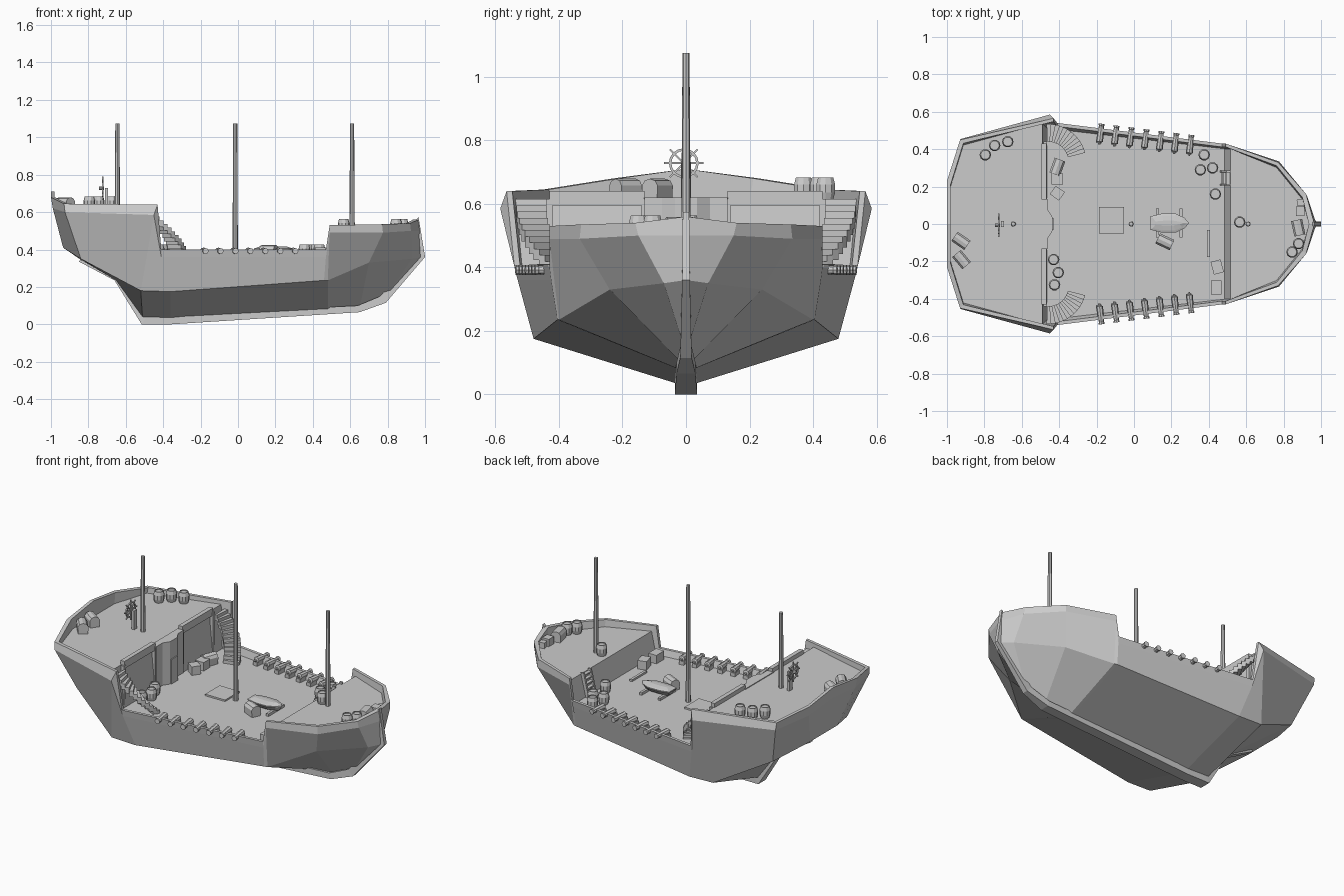
import bpy, bmesh, math
from mathutils import Matrix, Vector

if "Cube" in bpy.data.objects:
    bpy.data.objects.remove(bpy.data.objects["Cube"])

QD, MD, FD = 0.615, 0.36, 0.495   # quarter, main and fore deck heights


def make(name, verts, faces, mat=None, mirror=False):
    bm = bmesh.new()
    vs = [bm.verts.new(v) for v in verts]
    for f in faces:
        bm.faces.new([vs[i] for i in f])
    bmesh.ops.remove_doubles(bm, verts=bm.verts, dist=1e-5)
    bmesh.ops.recalc_face_normals(bm, faces=bm.faces)
    if mat:
        bm.transform(mat)
    me = bpy.data.meshes.new(name)
    bm.to_mesh(me)
    bm.free()
    ob = bpy.data.objects.new(name, me)
    bpy.context.collection.objects.link(ob)
    if mirror:
        m = ob.modifiers.new("mirror", 'MIRROR')
        m.use_axis = (False, True, False)
        m.merge_threshold = 1e-4
    return ob


def loft(name, rings, mat=None, mirror=False):
    """Closed rings of equal size, capped at both ends."""
    n = len(rings[0])
    verts = [v for r in rings for v in r]
    faces = [(k*n+i, k*n+(i+1) % n, (k+1)*n+(i+1) % n, (k+1)*n+i)
             for k in range(len(rings)-1) for i in range(n)]
    faces += [tuple(range(n)), tuple(range((len(rings)-1)*n, len(rings)*n))]
    return make(name, verts, faces, mat, mirror)


def prism(name, poly, z0, z1, mat=None, mirror=False):
    return loft(name, [[(x, y, z) for x, y in poly] for z in (z0, z1)], mat, mirror)


def lathe(name, profile, n, mat=None, mirror=False):
    return loft(name, [[(r*math.cos(2*math.pi*i/n), r*math.sin(2*math.pi*i/n), z)
                        for i in range(n)] for r, z in profile], mat, mirror)


def place(x, y, z, deg=0):
    return Matrix.Translation((x, y, z)) @ Matrix.Rotation(math.radians(deg), 4, 'Z')


def box(name, x, y, z, sx, sy, sz, deg=0, mirror=False):
    a, b = sx/2, sy/2
    return prism(name, [(-a, -b), (a, -b), (a, b), (-a, b)], 0, sz, place(x, y, z, deg), mirror)


# hull: half-breadth rows from stern to bow, mirrored across y
top = [(-1, 0, .71), (-1, .23, .68), (-.93, .45, .645), (-.43, .565, .64), (-.41, .54, .4),
       (.47, .43, .4), (.49, .43, .53), (.77, .33, .535), (.92, .16, .54), (.965, 0, .56)]
wale = [(-.99, 0, .64), (-.99, .225, .62), (-.925, .455, .6), (-.45, .585, .585), (-.41, .53, .36),
        (.47, .425, .36), (.49, .43, .49), (.775, .335, .49), (.925, .15, .5), (.975, 0, .5)]
chine = [(-.935, 0, .41), (-.935, .13, .41), (-.84, .36, .35), (-.52, .48, .18), (-.36, .48, .175),
         (.46, .405, .235), (.48, .4, .235), (.7, .24, .33), (.93, .07, .35), (.985, 0, .36)]
keel = [(-.84, 0, .345), (-.84, 0, .345), (-.66, 0, .24), (-.51, 0, .03), (-.36, 0, .025),
        (.46, 0, .07), (.48, 0, .07), (.65, 0, .085), (.78, 0, .13), (.985, 0, .36)]
dx = [.02, .02, .018, 0, 0, 0, 0, -.008, -.02, -.03]
deck_z = [QD]*4 + [MD]*2 + [FD]*4
deck_x = {3: -.49, 4: -.465, 5: .485, 6: .515}
inner = [(x+d, max(0, y-.018), z) for (x, y, z), d in zip(top, dx)]
deck = [(deck_x.get(i, p[0]), max(0, p[1]-.01), deck_z[i]) for i, p in enumerate(inner)]
centre = [(p[0], 0, p[2]) for p in deck]
rows = [keel, chine, wale, top, inner, deck, centre]
N = len(top)
make("hull", [v for r in rows for v in r],
     [(k*N+i, k*N+i+1, (k+1)*N+i+1, (k+1)*N+i) for k in range(len(rows)-1) for i in range(N-1)],
     mirror=True)

# keel and stem post: outer x,z / inner x,z / half width
spine = [(-.85, .335, -.83, .37, .015), (-.66, .235, -.62, .27, .025), (-.515, 0, -.48, .05, .035),
         (-.36, 0, -.36, .05, .035), (.65, .065, .64, .1, .03), (.79, .115, .76, .15, .018),
         (1, .36, .96, .38, .012), (.965, .575, .94, .54, .01)]
loft("keel", [[(a, -w, b), (a, w, b), (c, w, d), (c, -w, d)] for a, b, c, d, w in spine])

# cabin front: central bay and rails along the quarterdeck edge
bay = [(-.5, .14), (-.46, .13), (-.46, .075), (-.435, .035)]
prism("cabin_bay", bay + [(x, -y) for x, y in reversed(bay)], MD, QD+.005)
box("cabin_door", -.435, 0, MD, .012, .06, .15)
box("quarterdeck_rail", -.482, .28, QD-.02, .026, .3, .045, mirror=True)
for y in (.13, .43):
    box("cabin_post", -.475, y, MD, .02, .02, QD-MD, mirror=True)

# curved stairs, both sides
steps, a0, a1 = 12, math.radians(92), math.radians(15)
for i in range(steps):
    p, q = (a0+(a1-a0)*t/steps for t in (i, i+1.1))
    z = QD - (i+1)*(QD-MD)/(steps+1)
    prism("stair_step", [(-.46+r*math.cos(t), .33+r*math.sin(t))
                         for r, t in ((.11, p), (.205, p), (.205, q), (.11, q))],
          z-.035, z, mirror=True)

# ladder to the foredeck
for y in (.21, .28):
    loft("ladder_side", [[(x, y-.005, z), (x+.02, y-.005, z), (x+.02, y+.005, z), (x, y+.005, z)]
                         for x, z in ((.46, MD), (.495, FD+.01))])
for i in range(5):
    box("ladder_rung", .475+.007*i, .245, MD+.02+.026*i, .02, .07, .008)

# masts
for x, z in ((-.645, QD), (-.015, MD), (.61, FD)):
    lathe("mast", [(.0145, z), (.011, 1.075)], 8, place(x, 0, 0))

# cannons on carriages
for i in range(7):
    x = -.185 + .08*i
    g = .512 - .125*(x+.185)
    m = place(x, g-.075, .392, -7) @ Matrix.Rotation(-math.pi/2, 4, 'X')
    lathe("cannon", [(.006, -.012), (.008, 0), (.019, .004), (.017, .05), (.013, .088),
                     (.016, .092), (.016, .1)], 8, m, True)
    box("cannon_carriage", x, g-.055, MD, .03, .05, .022, -7, True)

# steering wheel and stand
box("wheel_stand", -.703, 0, QD, .018, .03, .115)
wm = Matrix.Translation((-.723, -.007, .728)) @ Matrix.Rotation(math.pi/2, 4, 'Y')
ring = [(.039, -.004), (.047, -.004), (.047, .004), (.039, .004)]
pts = [(r*math.cos(math.pi*i/8), r*math.sin(math.pi*i/8), z) for i in range(16) for r, z in ring]
make("wheel_rim", pts, [(4*i+j, 4*i+(j+1) % 4, 4*((i+1) % 16)+(j+1) % 4, 4*((i+1) % 16)+j)
                        for i in range(16) for j in range(4)], wm)
for i in range(4):
    prism("wheel_spoke", [(-.062, -.003), (.062, -.003), (.062, .003), (-.062, .003)], -.003, .003,
          wm @ Matrix.Rotation(math.pi*i/4, 4, 'Z'))
lathe("wheel_hub", [(.01, -.02), (.01, .006)], 8, wm)

# hatch and loose plank
box("hatch", -.12, .02, MD-.005, .135, .14, .015)
box("plank", .397, -.105, MD, .016, .145, .012)

# ship's boat on chocks
half = [(-.1, .035), (-.04, .05), (.04, .05), (.085, .028)]
outline = half + [(.11, 0)] + [(x, -y) for x, y in reversed(half)]
loft("small_boat", [[(x*s, y*t, z) for x, y in outline] for s, t, z in
                    ((.8, .5, .012), (1, 1, .04), (1, 1, .046), (.85, .8, .05), (.7, .25, .056))],
     place(.185, 0.005, MD))
for x in (.125, .25):
    box("boat_chock", x, .005, MD, .016, .155, .016)

# barrels
barrel = [(.025, 0), (.031, .02), (.031, .046), (.025, .068), (.022, .068), (.022, .062)]
for z, spots in ((MD, [(.375, .37), (.42, .3), (.355, .29), (.435, .16),
                       (-.43, -.19), (-.405, -.26), (-.425, -.325)]),
                 (QD, [(-.795, .37), (-.745, .42), (-.675, .44)]),
                 (FD, [(.565, .01), (.88, -.105), (.845, -.15)])):
    for x, y in spots:
        lathe("barrel", barrel, 10, place(x, y, z))

# crates
for x, y, z, sx, sy, d in ((-.41, .24, MD, .06, .06, 0), (-.41, .165, MD, .06, .055, -35),
                           (.445, -.23, MD, .055, .07, 15), (.44, -.34, MD, .055, .075, 0),
                           (.89, .115, FD, .035, .035, 10), (.888, .068, FD, .045, .05, 0)):
    box("crate", x, y, z, sx, sy, min(sx, .052), d)

# chests with rounded lids
lid = [(-.028, 0), (.028, 0), (.03, .042), (.02, .058), (0, .064), (-.02, .058), (-.03, .042)]
for x, y, z, d in ((-.41, .305, MD, -20), (.165, -.095, MD, 65), (-.925, -.09, QD, 55),
                   (-.922, -.19, QD, 40), (.878, -.02, FD, 12)):
    loft("chest", [[(u, v, w) for u, w in lid] for v in (-.042, .042)], place(x, y, z, d))
